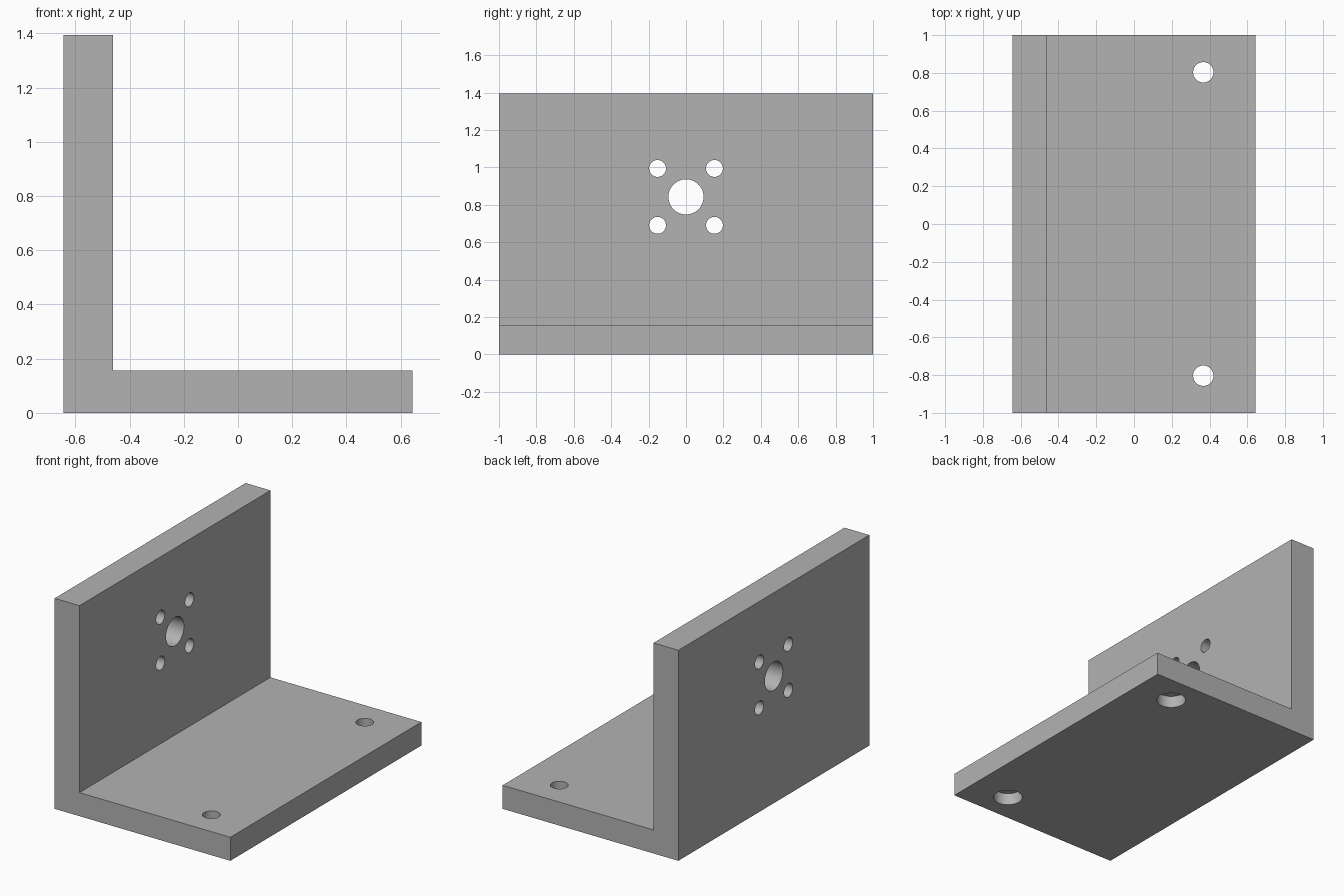
import bpy, bmesh, math
from mathutils import Matrix, Vector

if "Cube" in bpy.data.objects:
    bpy.data.objects.remove(bpy.data.objects["Cube"])

WALL_Z = 0.842      # height of the hole pattern in the wall
BASE, WALL = 0.156, 0.182
HALF_X, HEIGHT = 0.644, 1.395

grey = bpy.data.materials.new("plain grey")
grey.diffuse_color = (0.45, 0.45, 0.45, 1)
grey.use_nodes = True
grey.node_tree.nodes["Principled BSDF"].inputs["Base Color"].default_value = grey.diffuse_color

# Bracket body: L profile extruded along y
bm = bmesh.new()
inner = WALL - HALF_X
profile = [(-HALF_X, 0), (HALF_X, 0), (HALF_X, BASE), (inner, BASE),
           (inner, HEIGHT), (-HALF_X, HEIGHT)]
face = bm.faces.new([bm.verts.new((x, -1, z)) for x, z in profile])
ext = bmesh.ops.extrude_face_region(bm, geom=[face])
bmesh.ops.translate(bm, vec=(0, 2, 0),
                    verts=[g for g in ext["geom"] if isinstance(g, bmesh.types.BMVert)])
bmesh.ops.recalc_face_normals(bm, faces=bm.faces)
mesh = bpy.data.meshes.new("angle_bracket")
bm.to_mesh(mesh)
bm.free()
mesh.materials.append(grey)
bracket = bpy.data.objects.new("angle_bracket", mesh)
bpy.context.collection.objects.link(bracket)
bpy.context.view_layer.objects.active = bracket
bracket.select_set(True)


def drill(radius, depth, centre, along_x=False):
    """Cut one round hole into the bracket."""
    b = bmesh.new()
    rot = Matrix.Rotation(math.pi / 2, 4, "Y") if along_x else Matrix.Identity(4)
    bmesh.ops.create_cone(b, cap_ends=True, segments=48, radius1=radius, radius2=radius,
                          depth=depth, matrix=Matrix.Translation(Vector(centre)) @ rot)
    m = bpy.data.meshes.new("hole_cutter")
    b.to_mesh(m)
    b.free()
    m.materials.append(grey)
    cutter = bpy.data.objects.new("hole_cutter", m)
    cutter.hide_render = True
    bpy.context.collection.objects.link(cutter)
    mod = bracket.modifiers.new("hole", "BOOLEAN")
    mod.operation, mod.solver, mod.object = "DIFFERENCE", "EXACT", cutter
    bpy.ops.object.modifier_apply(modifier=mod.name)
    bpy.data.objects.remove(cutter)


# Wall: centre bore with four screw holes around it
wall_x = -HALF_X + WALL / 2
drill(0.094, 0.4, (wall_x, 0, WALL_Z), True)
for sy in (-1, 1):
    for sz in (-1, 1):
        drill(0.045, 0.4, (wall_x, sy * 0.152, WALL_Z + sz * 0.152), True)

# Base: two mounting holes, counterbored from below
for sy in (-1, 1):
    drill(0.054, 0.6, (0.367, sy * 0.803, 0.1))
    drill(0.091, 0.16, (0.367, sy * 0.803, 0))

bpy.ops.object.shade_smooth_by_angle(angle=math.radians(30))
